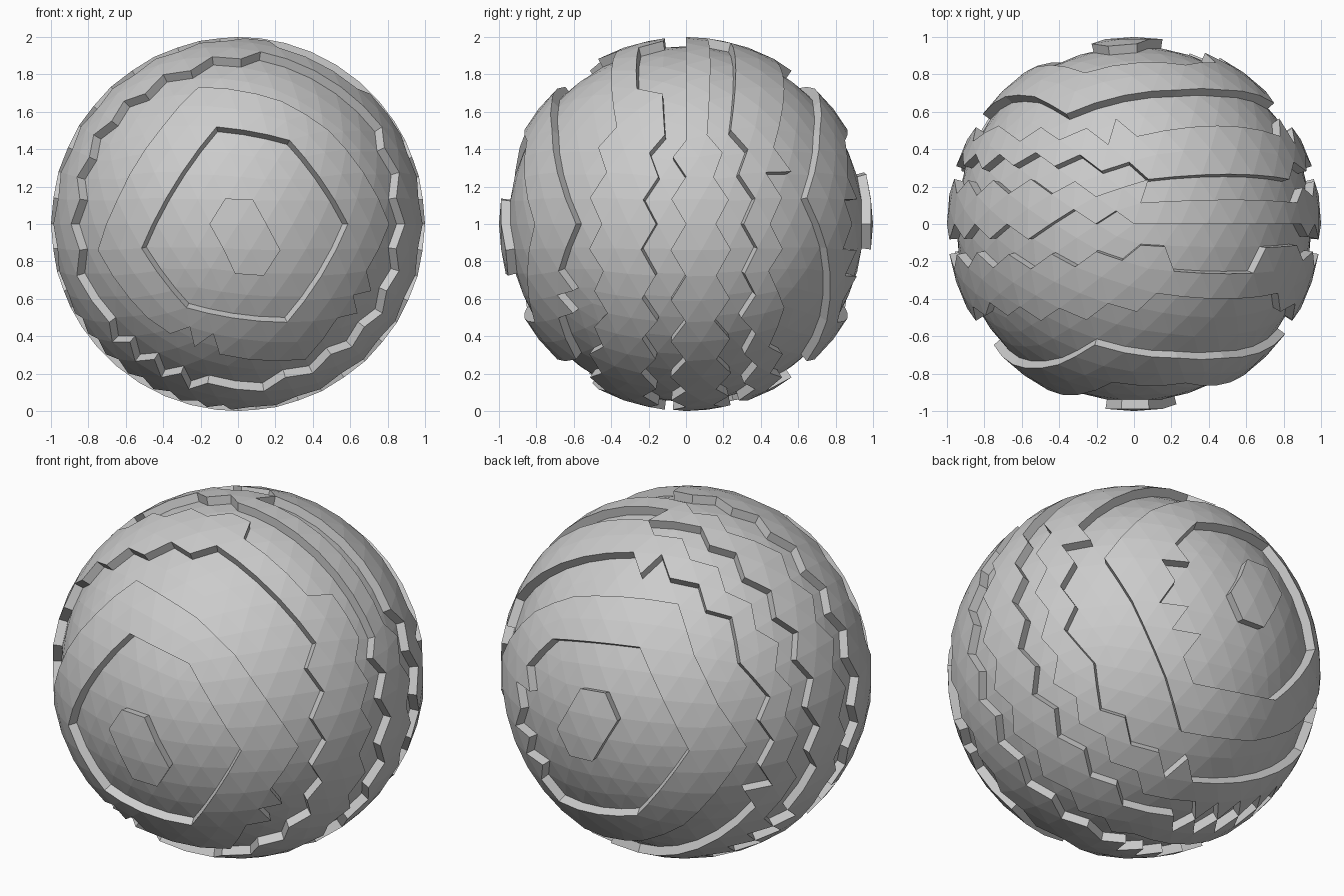
import bpy, bmesh
from mathutils import Vector

if "Cube" in bpy.data.objects:
    bpy.data.objects.remove(bpy.data.objects["Cube"])

INNER = 0.95  # radius of the sunken bands

# Band outlines on the front and back caps, as (x, z) seen from the front
FRONT_SMALL = [(-.12, 1.52), (.28, 1.44), (.58, 1.0), (.27, .48), (-.27, .56), (-.51, .87)]
FRONT_LARGE = [(-.2, 1.73), (0, 1.73), (.2, 1.67), (.42, 1.54), (.67, 1.25), (.8, 1.0),
               (.72, .75), (.58, .5), (.37, .28), (.1, .28), (-.1, .33), (-.4, .47),
               (-.6, .63), (-.75, .86), (-.6, 1.2), (-.42, 1.5)]
BACK_LARGE = [(-.36, 1.74), (0, 1.72), (.35, 1.62), (.6, 1.38), (.76, 1.13), (.63, .85),
              (.53, .6), (.24, .28), (-.1, .3), (-.4, .42), (-.64, .68), (-.78, 1.0),
              (-.6, 1.42)]
BACK_SMALL = [(-.27, 1.52), (.28, 1.44), (.52, 1.0), (.27, .48), (-.27, .56), (-.56, 1.0)]


def inside(x, z, poly):
    hit = False
    for (x1, z1), (x2, z2) in zip(poly, poly[1:] + poly[:1]):
        if (z1 > z) != (z2 > z) and x < x1 + (z - z1) * (x2 - x1) / (z2 - z1):
            hit = not hit
    return hit


def touches(face, points):
    return any((v.co - p).length < .04 for v in face.verts for p in points)


def band(face):
    c = face.calc_center_median()
    x, y, z = c.x, c.y, c.z + 1
    # front cap, then back cap
    if y < -.4:
        if touches(face, [Vector((0, -1, 0)), Vector((.07, -.989, -.13))]):
            return 0
        if inside(x, z, FRONT_SMALL):
            return 1
        if inside(x, z, FRONT_LARGE):
            return 2
    if y > .4:
        if touches(face, [Vector((0, 1, 0)), Vector((-.07, .989, .13))]):
            return 12
        if inside(x, z, BACK_SMALL):
            return 11
        if inside(x, z, BACK_LARGE):
            return 10
    # middle bands; straighter on the upper right
    if x > .04 and c.z > .45:
        limits = [-.385, -.26 if .2 < x < .66 else -.13, 0, .13, .26, .52]
    else:
        limits = [-.46, -.18, .01 if (-.4 < x < 0 and c.z > 0) else -.01, .19, .33, .5]
    return 3 + sum(y > t for t in limits)


# Faceted sphere with alternate bands pushed inward
bm = bmesh.new()
bmesh.ops.create_icosphere(bm, subdivisions=4, radius=1)
low = [f for f in bm.faces if band(f) % 2]
geom = bmesh.ops.extrude_face_region(bm, geom=low)["geom"]
for v in geom:
    if isinstance(v, bmesh.types.BMVert):
        v.co *= INNER
old = [f for f in low if f.is_valid]
if old:
    bmesh.ops.delete(bm, geom=old, context='FACES')
loose = [v for v in bm.verts if not v.link_faces]
bmesh.ops.delete(bm, geom=loose, context='VERTS')
bmesh.ops.translate(bm, verts=bm.verts, vec=(0, 0, 1))
bmesh.ops.recalc_face_normals(bm, faces=bm.faces)

mesh = bpy.data.meshes.new("banded_sphere")
bm.to_mesh(mesh)
bm.free()
obj = bpy.data.objects.new("banded_sphere", mesh)
bpy.context.collection.objects.link(obj)
